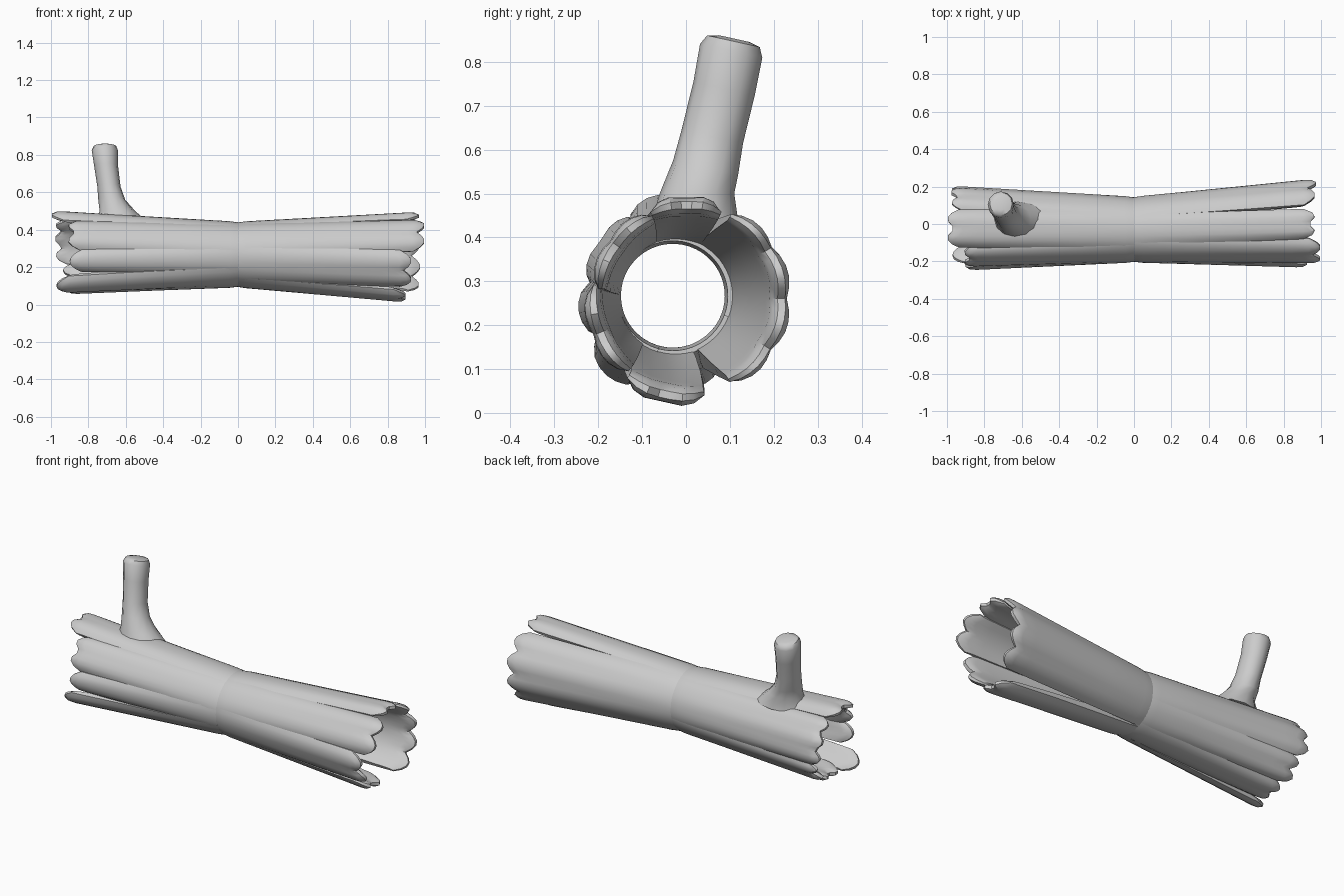
import bpy, bmesh, math

if "Cube" in bpy.data.objects:
    bpy.data.objects.remove(bpy.data.objects["Cube"])

bark = bpy.data.materials.new("bark grey")
bark.diffuse_color = (0.6, 0.6, 0.6, 1)
bark.use_nodes = True
bark.node_tree.nodes["Principled BSDF"].inputs["Base Color"].default_value = bark.diffuse_color


def make_object(name, bm, angle=35):
    bmesh.ops.recalc_face_normals(bm, faces=bm.faces)
    me = bpy.data.meshes.new(name)
    bm.to_mesh(me)
    bm.free()
    me.materials.append(bark)
    ob = bpy.data.objects.new(name, me)
    bpy.context.collection.objects.link(ob)
    bpy.ops.object.select_all(action='DESELECT')
    ob.select_set(True)
    bpy.context.view_layer.objects.active = ob
    bpy.ops.object.shade_smooth_by_angle(angle=math.radians(angle))
    return ob


def loft(bm, rings):
    vr = [[bm.verts.new(p) for p in r] for r in rings]
    n = len(vr[0])
    for a, b in zip(vr, vr[1:]):
        for i in range(n):
            bm.faces.new((a[i], a[(i + 1) % n], b[(i + 1) % n], b[i]))
    return vr


def lerp(a, b, t):
    return a + (b - a) * t


def trunk(x):
    """Centre y, centre z, outer radius and wall thickness of the pinched trunk."""
    t = min(1, abs(x))
    end = (-0.02, 0.27, 0.218, 0.042) if x < 0 else (0.005, 0.262, 0.23, 0.042)
    return [lerp(a, b, t) for a, b in zip((-0.03, 0.267, 0.176, 0.058), end)]


def strip(name, a0, a1, xe, lift=0.0, widen=5):
    """One bark strip from the waist to a ragged end at xe, between two angles."""
    s = 1 if xe > 0 else -1
    n = max(6, int((a1 - a0) / 6))
    lobes = max(1, round((a1 - a0) / 28))
    # (fraction of length, thickness scale): tail tucks in past the waist
    stations = [(-0.16, 0.2), (-0.04, 0.85), (0.05, 1), (0.3, 1), (0.6, 1),
                (0.85, 1), (0.94, 1), (0.975, 0.85), (1.0, 0.4)]
    bm = bmesh.new()
    rings = []
    for t, thick in stations:
        outer, inner = [], []
        e = max(0, t)
        grow = widen * (1 - e)
        for i in range(n + 1):
            u = i / n
            edge = math.sin(math.pi * u) ** 0.5 if 0 < i < n else 0
            lobe = abs(math.sin(math.pi * u * lobes))
            # notches between the lobes only affect the tip
            x = s * (abs(xe) * t - (0.045 * (1 - lobe) + 0.02 * (1 - edge)) * max(0, t - 0.6) / 0.4)
            cy, cz, r, w = trunk(x if s * x > 0 else 0)
            ang = math.radians(lerp(a0 - grow, a1 + grow, u))
            mid = r + lift * e - w / 2
            if t < 0:
                mid -= 0.016 * (-t / 0.16)
            bulge = (0.008 * lobe - 0.004) * e
            half = w / 2 * thick
            ro = mid + half * lerp(1, 0.3 + 0.7 * edge, e) + bulge * (thick > 0.5)
            ri = mid - half * lerp(1, 0.6 + 0.4 * edge, e)
            c, sn = math.cos(ang), math.sin(ang)
            outer.append((x, cy + c * ro, cz + sn * ro))
            inner.append((x, cy + c * ri, cz + sn * ri))
        rings.append(outer + inner[::-1])
    vr = loft(bm, rings)
    # close both tips with quads between outer and inner edge
    for r in (vr[0], vr[-1]):
        m = len(r)
        for i in range(n):
            bm.faces.new((r[i], r[i + 1], r[m - 2 - i], r[m - 1 - i]))
    make_object(name, bm, 40)


# bark strips on the right half (angle 0 = back, 90 = top, 180 = front)
strip("right_back_strip", -63, 62, 0.975, 0.01)
strip("right_top_strip", 68, 113, 0.97, 0.006)
strip("right_front_upper_strip", 113, 174, 1.0, -0.004)
strip("right_front_lower_strip", 172, 232, 0.93, 0.01)
strip("right_bottom_strip", 234, 281, 0.9, 0.025, 9)

# bark strips on the left half
strip("left_top_strip", 62, 120, -1.0, 0.015)
strip("left_front_upper_strip", 116, 174, -0.91, 0.004)
strip("left_front_middle_strip", 173, 208, -0.9, 0.012)
strip("left_front_lower_strip", 212, 246, -0.97, 0.028, 9)
strip("left_bottom_strip", 246, 300, -0.92, 0.0)
strip("left_back_lower_strip", 298, 346, -0.94, 0.002)
strip("left_back_upper_strip", 344, 423, -0.98, 0.008)

# branch stub: x, y, z, radius in x, radius in y
sides = 12
path = [(-0.62, 0.02, 0.43, 0.15, 0.10), (-0.645, 0.025, 0.50, 0.095, 0.085),
        (-0.675, 0.045, 0.56, 0.072, 0.074), (-0.69, 0.06, 0.63, 0.062, 0.07),
        (-0.705, 0.087, 0.74, 0.064, 0.07), (-0.712, 0.103, 0.825, 0.07, 0.071),
        (-0.711, 0.108, 0.847, 0.06, 0.06), (-0.71, 0.11, 0.853, 0.035, 0.035)]
bm = bmesh.new()
rings = []
for x, y, z, rx, ry in path:
    ring = []
    for i in range(sides):
        a = math.tau * i / sides
        dy = ry * math.sin(a)
        ring.append((x + rx * math.cos(a), y + dy, z - 0.22 * dy * (z > 0.5)))
    rings.append(ring)
vr = loft(bm, rings)
bm.faces.new(vr[-1])
bm.faces.new(vr[0][::-1])
make_object("branch_stub", bm, 50)
